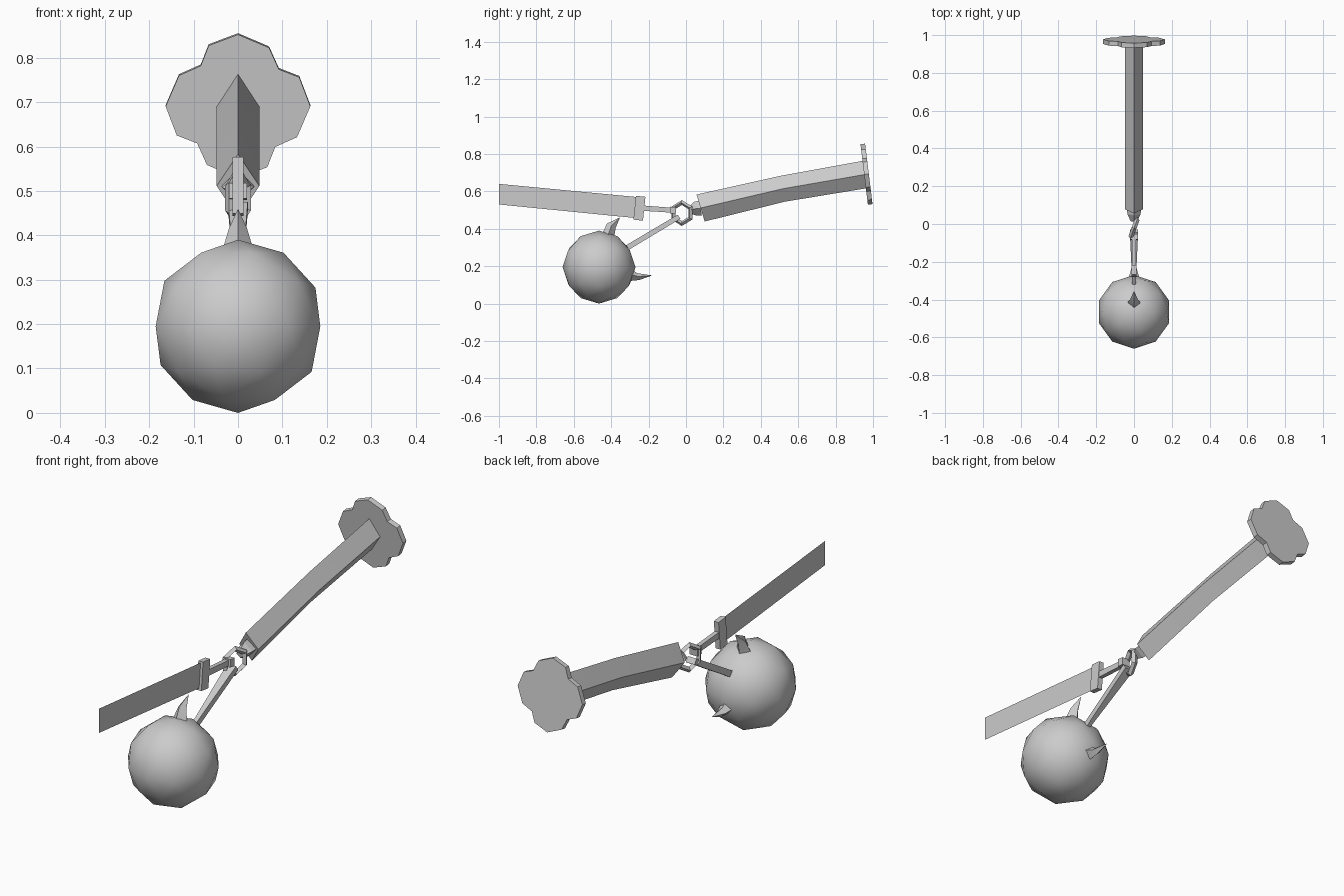
import bpy, bmesh
from math import sin, cos, pi, radians
from mathutils import Vector, Matrix

if "Cube" in bpy.data.objects:
    bpy.data.objects.remove(bpy.data.objects["Cube"])

DIAMOND = [(1, 0), (0, 1), (-1, 0), (0, -1)]
BOX = [(1, -1), (1, 1), (-1, 1), (-1, -1)]


def finish(bm, name, smooth=None):
    bmesh.ops.recalc_face_normals(bm, faces=bm.faces)
    me = bpy.data.meshes.new(name)
    bm.to_mesh(me)
    bm.free()
    ob = bpy.data.objects.new(name, me)
    bpy.context.collection.objects.link(ob)
    if smooth:
        bpy.ops.object.select_all(action='DESELECT')
        ob.select_set(True)
        bpy.context.view_layer.objects.active = ob
        bpy.ops.object.shade_smooth_by_angle(angle=radians(smooth))
    return ob


def loft(name, shape, sections, smooth=None):
    """Sections run along the x = 0 plane: (top y, top z), (bottom y, bottom z), half width."""
    bm = bmesh.new()
    rings = []
    for top, bottom, w in sections:
        t, b = Vector((0, *top)), Vector((0, *bottom))
        c, up = (t + b) / 2, (t - b) / 2
        rings.append([bm.verts.new(c + up * v + Vector((u * w, 0, 0))) for u, v in shape])
    n = len(shape)
    for a, b in zip(rings, rings[1:]):
        for i in range(n):
            bm.faces.new((a[i], a[(i + 1) % n], b[(i + 1) % n], b[i]))
    bm.faces.new(rings[0])
    bm.faces.new(rings[-1])
    return finish(bm, name, smooth)


# bent handle and its tapered front tip
loft("handle", DIAMOND, [((.056, .583), (.10, .439), .048),
                         ((.51, .684), (.53, .545), .048),
                         ((.955, .765), (.968, .617), .048)], 40)
loft("handle_tip", DIAMOND, [((.07, .55), (.085, .47), .037),
                             ((.045, .545), (.06, .47), .035),
                             ((.012, .516), (.018, .482), .018)])

# four-lobed pommel plate, tilted back
bm = bmesh.new()
quarter = [(.163, 0), (.14, .065), (.093, .09), (.07, .135)]
outline = []
for q in range(4):
    r = Matrix.Rotation(q * pi / 2, 2)
    outline += [r @ Vector(p) for p in quarter]
# fill in the lobe points mirrored across each diagonal
outline = []
for q in range(4):
    r = Matrix.Rotation(q * pi / 2, 2)
    outline += [r @ Vector(p) for p in [(.163, 0), (.138, .066), (.092, .084), (.07, .133)]]
plate = bm.faces.new([bm.verts.new((p.x, -.0125, p.y)) for p in outline])
ext = bmesh.ops.extrude_face_region(bm, geom=[plate])
bmesh.ops.translate(bm, vec=(0, .025, 0),
                    verts=[v for v in ext["geom"] if isinstance(v, bmesh.types.BMVert)])
bm.transform(Matrix.Translation((0, .965, .692)) @ Matrix.Rotation(radians(7), 4, 'X'))
finish(bm, "pommel_plate")

# six-sided linking ring
bpy.ops.mesh.primitive_torus_add(major_segments=6, minor_segments=4, major_radius=.056,
                                 minor_radius=.013, location=(0, -.022, .484),
                                 rotation=(radians(20), pi / 2, 0))
bpy.context.object.name = "ring"

# blade tag: loop, tang, guard and paper-thin blade
loft("tang_loop", BOX, [((-.052, .515), (-.055, .48), .02), ((-.082, .518), (-.085, .483), .02)])
loft("tang", BOX, [((-.07, .512), (-.073, .486), .01), ((-.225, .524), (-.228, .496), .01)])
loft("guard", BOX, [((-.217, .571), (-.23, .443), .012), ((-.268, .576), (-.281, .449), .012)])
bm = bmesh.new()
bm.faces.new([bm.verts.new((0, y, z)) for y, z in
              [(-1, .64), (-1, .53), (-.275, .458), (-.265, .57)]])
finish(bm, "blade")

# tapered bar from the ring to the ball
loft("ball_bar", BOX, [((-.045, .475), (-.03, .453), .022),
                       ((-.32, .312), (-.305, .288), .009)])

# round low-poly ball
bm = bmesh.new()
bmesh.ops.create_icosphere(bm, subdivisions=2, radius=.195,
                           matrix=Matrix.Translation((0, -.465, .195)))
finish(bm, "ball", 40)

# curved thorns on the ball
loft("top_thorn", DIAMOND, [((-.46, .35), (-.385, .35), .04),
                            ((-.422, .428), (-.376, .405), .02),
                            ((-.357, .459), (-.354, .457), .001)], 60)
loft("front_thorn", DIAMOND, [((-.31, .2), (-.31, .12), .038),
                              ((-.262, .163), (-.25, .126), .02),
                              ((-.185, .151), (-.185, .149), .001)], 60)
